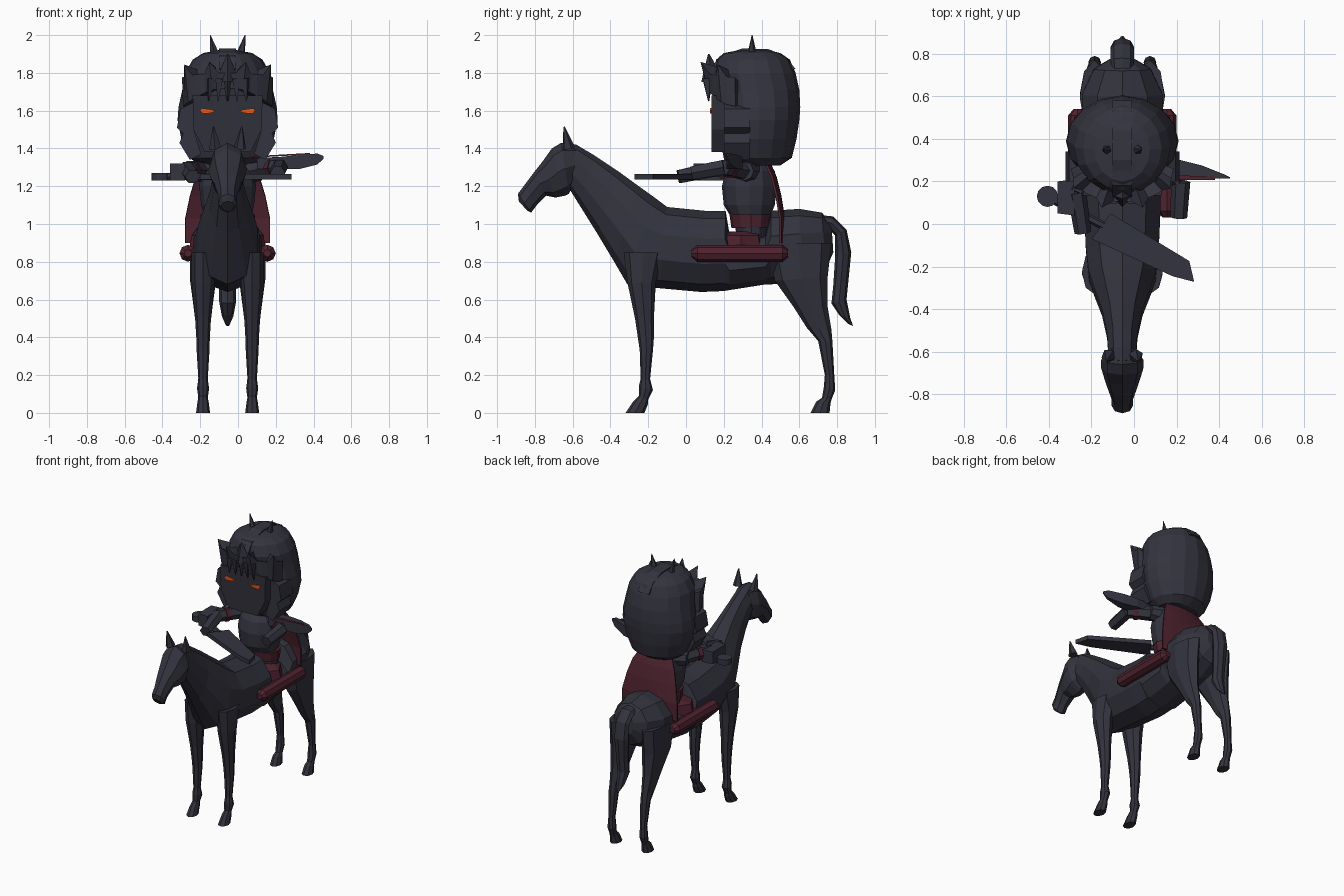
import bpy
import bmesh
import math
from mathutils import Vector

cube = bpy.data.objects.get("Cube")
if cube:
    bpy.data.objects.remove(cube, do_unlink=True)

MID = -0.055  # shared centre line of horse and rider


def material(name, rgb):
    mat = bpy.data.materials.new(name)
    mat.use_nodes = True
    color = (*rgb, 1.0)
    mat.diffuse_color = color
    for node in mat.node_tree.nodes:
        if node.type == 'BSDF_PRINCIPLED':
            node.inputs["Base Color"].default_value = color
            node.inputs["Roughness"].default_value = 0.8
    return mat


coat = material("dark_coat", (.033, .033, .048))
steel = material("dark_steel", (.034, .034, .05))
shade = material("face_shade", (.03, .03, .043))
crimson = material("crimson_cloth", (.076, .016, .028))
ember = material("ember_eyes", (.85, .11, .01))


def build(name, verts, faces, mat):
    """Make a flat shaded mesh object with outward normals."""
    mesh = bpy.data.meshes.new(name)
    mesh.from_pydata([tuple(v) for v in verts], [], faces)
    bm = bmesh.new()
    bm.from_mesh(mesh)
    bmesh.ops.recalc_face_normals(bm, faces=bm.faces)
    bm.to_mesh(mesh)
    bm.free()
    mesh.materials.append(mat)
    obj = bpy.data.objects.new(name, mesh)
    bpy.context.scene.collection.objects.link(obj)
    return obj


def skin(name, rings, mat):
    """Bridge equal rings of points and cap both ends."""
    n = len(rings[0])
    verts = [p for ring in rings for p in ring]
    faces = [(r * n + i, r * n + (i + 1) % n,
              (r + 1) * n + (i + 1) % n, (r + 1) * n + i)
             for r in range(len(rings) - 1) for i in range(n)]
    last = len(verts) - n
    faces += [tuple(range(n)), tuple(range(last, last + n))]
    return build(name, verts, faces, mat)


def loft(name, stations, mat, sides=10, x=MID):
    """Each station: two opposite points (y, z) and a half width."""
    rings = []
    for y1, z1, y2, z2, half in stations:
        centre = Vector((x, (y1 + y2) / 2, (z1 + z2) / 2))
        arm = Vector((0, (y1 - y2) / 2, (z1 - z2) / 2))
        ring = []
        for i in range(sides):
            a = math.tau * i / sides
            ring.append(centre + arm * math.cos(a) + Vector((half * math.sin(a), 0, 0)))
        rings.append(ring)
    return skin(name, rings, mat)


def stack(name, levels, mat, sides=12):
    """Loft of level rings: z, front y, back y, half width."""
    return loft(name, [(f, z, b, z, w) for z, f, b, w in levels], mat, sides)


def rod(name, start, end, r1, r2, mat, sides=6):
    start, end = Vector(start), Vector(end)
    turn = (end - start).to_track_quat('Z', 'Y')
    rings = []
    for p, r in ((start, r1), (end, r2)):
        rings.append([p + turn @ Vector((r * math.cos(math.tau * i / sides),
                                         r * math.sin(math.tau * i / sides), 0))
                      for i in range(sides)])
    return skin(name, rings, mat)


def prism(name, points, push, mat):
    base = [Vector(p) for p in points]
    return skin(name, [base, [p + Vector(push) for p in base]], mat)


# Horse trunk and neck, dipped where the rider sits
loft("horse_body", [
    (.77, 1.0, .78, .85, .06), (.72, 1.06, .74, .76, .14), (.6, 1.08, .62, .7, .2),
    (.45, 1.07, .45, .68, .2), (.42, .95, .42, .68, .19), (.23, .95, .23, .65, .19),
    (.21, 1.07, .2, .645, .19), (.1, 1.07, .08, .64, .19), (-.1, 1.09, -.14, .66, .18),
    (-.18, 1.15, -.31, .68, .165), (-.25, 1.2, -.38, .8, .14),
    (-.36, 1.28, -.47, .95, .1), (-.48, 1.36, -.57, 1.11, .075),
    (-.58, 1.42, -.62, 1.19, .07), (-.64, 1.43, -.65, 1.22, .065)], coat)

# Horse head
loft("horse_head", [
    (-.58, 1.42, -.6, 1.2, .07), (-.66, 1.43, -.62, 1.16, .1), (-.71, 1.4, -.64, 1.15, .1),
    (-.76, 1.33, -.69, 1.14, .085), (-.8, 1.28, -.74, 1.15, .07),
    (-.86, 1.2, -.79, 1.1, .05), (-.89, 1.16, -.82, 1.06, .05),
    (-.885, 1.12, -.84, 1.07, .035)], coat, 8)

# Tail
loft("horse_tail", [
    (.68, 1.05, .7, .99, .045), (.78, 1.04, .76, .97, .055), (.85, .97, .79, .94, .055),
    (.875, .85, .79, .83, .055), (.86, .7, .78, .68, .045), (.85, .6, .77, .58, .045),
    (.87, .5, .81, .52, .03), (.885, .46, .86, .47, .01)], coat, 8)

FRONT_LEG = [
    (-.33, .85, -.12, .85, .06), (-.31, .69, -.16, .69, .06), (-.27, .5, -.17, .5, .042),
    (-.255, .4, -.17, .4, .036), (-.245, .33, -.175, .33, .034),
    (-.24, .18, -.19, .18, .025), (-.25, .14, -.175, .12, .032),
    (-.25, .09, -.2, .07, .025), (-.28, .06, -.2, .05, .03), (-.32, 0, -.22, 0, .037)]
HIND_LEG = [
    (.42, .9, .77, .9, .07), (.47, .7, .75, .72, .07), (.57, .56, .75, .56, .05),
    (.64, .45, .77, .44, .036), (.7, .38, .775, .38, .035), (.735, .2, .785, .2, .024),
    (.73, .14, .79, .12, .03), (.72, .08, .77, .07, .025), (.69, .06, .765, .05, .03),
    (.66, 0, .76, 0, .037)]

# Helmet shell, crest ridge and face
stack("helmet", [
    (1.31, .26, .5, .15), (1.35, .2, .56, .2), (1.45, .18, .585, .245),
    (1.55, .18, .6, .265), (1.62, .17, .605, .26), (1.71, .16, .6, .24),
    (1.8, .14, .58, .225), (1.87, .16, .55, .185), (1.905, .2, .5, .13),
    (1.92, .28, .44, .05)], steel, 16)
ridge = [(.13, 1.82), (.18, 1.89), (.3, 1.93), (.44, 1.925), (.53, 1.885), (.58, 1.82), (.45, 1.8)]
prism("helmet_ridge", [(MID - .045, y, z) for y, z in ridge], (.09, 0, 0), steel)
jaw = [(.185, 1.68), (.18, 1.5), (.12, 1.38)]
outline = jaw + [(-x, z) for x, z in reversed(jaw)]
prism("face", [(MID + x, .135, z) for x, z in outline], (0, .16, 0), shade)

# Overhanging brow band with a jagged top, squared off at the front
band = []
STEPS = 16
for i in range(STEPS + 1):
    a = math.radians(-80 + 160 * i / STEPS)
    s, c = math.sin(a), math.cos(a)
    tip = 1 if i % 4 == 2 else 0
    low, high = 1.72 - .1 * s * s, 1.77 + .06 * tip + .03 * c

    def at(grow, z):
        return (MID + (.22 + grow) * s, .37 - (.24 + grow) * math.sqrt(c), z)
    band.append([at(-.04, low), at(.02, low), at(.025 + .04 * tip * c, high), at(-.04, high - .03)])
skin("brow_band", band, steel)
for k in range(-2, 3):
    rod("brow_fringe", (MID + .045 * k, .115, 1.77), (MID + .05 * k, .12, 1.65), .028, .003, steel, 4)
rod("brow_peak", (MID, .14, 1.76), (MID, .12, 1.9), .06, .004, steel, 4)

# Mirrored parts of horse and rider
for side, label in ((-1, "right"), (1, "left")):
    loft(label + "_front_leg", FRONT_LEG, coat, 8, MID + side * .13)
    loft(label + "_hind_leg", HIND_LEG, coat, 8, MID + side * .13)
    rod(label + "_ear", (MID + side * .065, -.62, 1.4), (MID + side * .075, -.645, 1.515),
        .034, .004, coat, 5)
    rod(label + "_horn", (MID + side * .065, .35, 1.88), (MID + side * .092, .35, 2.0),
        .03, .002, steel, 5)
    eye = [(.06, 1.597), (.085, 1.606), (.138, 1.613), (.146, 1.6), (.132, 1.584), (.09, 1.587)]
    prism(label + "_eye", [(MID + side * x, .126, z) for x, z in eye], (0, .0095, 0), ember)
    cheek = [(.17, 1.65), (.25, 1.61), (.268, 1.51), (.235, 1.48), (.255, 1.43),
             (.2, 1.34), (.14, 1.37), (.18, 1.5)]
    prism(label + "_cheek_guard", [(MID + side * x, .2, z) for x, z in cheek], (0, .14, 0), steel)
    loft(label + "_rider_leg", [
        (.03, .865, .03, .825, .02), (.06, .89, .06, .8, .045),
        (.51, .89, .51, .8, .045), (.54, .865, .54, .825, .02)], crimson, 8, MID + side * .21)
    rod(label + "_shoulder", (MID + side * .07, .34, 1.28), (MID + side * .18, .31, 1.28),
        .07, .05, steel, 8)

# Rider torso, sash and saddle
stack("saddle", [(.86, .14, .44, .205), (.94, .16, .42, .19), (.96, .22, .42, .12)], crimson, 8)
stack("hips", [(.92, .27, .43, .13), (.99, .26, .43, .135)], steel)
stack("waist_sash", [(.98, .24, .45, .14), (1.05, .23, .455, .145)], crimson)
stack("torso", [(1.05, .23, .45, .125), (1.1, .2, .47, .14), (1.2, .19, .48, .15),
                (1.28, .21, .47, .14), (1.35, .27, .42, .08)], steel)

# Cape draped over the rump
rows = [(1.32, .45, .13), (1.25, .48, .17), (1.15, .505, .2), (1.03, .525, .225), (.9, .525, .225)]
COLS = 6
cape_verts, cape_faces = [], []
for r, (z, y, half) in enumerate(rows):
    for i in range(COLS + 1):
        u = 2 * i / COLS - 1
        cape_verts.append((MID + half * u, y - .02 * u * u, z))
        if r and i:
            k = r * (COLS + 1) + i
            cape_faces.append((k, k - 1, k - COLS - 2, k - COLS - 1))
cape = build("cape", cape_verts, cape_faces, crimson)
cape.modifiers.new("thickness", 'SOLIDIFY').thickness = .012

# Arms with a cloth band above each elbow
ARMS = {"right": [(-.19, .32, 1.28), (-.27, .15, 1.29), (-.24, -.04, 1.25)],
        "left": [(.09, .31, 1.28), (.22, .2, 1.3), (.21, .03, 1.27)]}
for label, (shoulder, elbow, hand) in ARMS.items():
    rod(label + "_upper_arm", shoulder, elbow, .05, .045, steel)
    rod(label + "_forearm", elbow, hand, .045, .04, steel)
    upper = Vector(shoulder).lerp(Vector(elbow), .6)
    lower = Vector(shoulder).lerp(Vector(elbow), .75)
    rod(label + "_arm_band", upper, lower, .053, .053, crimson)
gauntlet = [(-.36, .05), (-.36, .2), (-.28, .21), (-.28, .04)]
prism("right_gauntlet", [(x, y, 1.23) for x, y in gauntlet], (0, 0, .09), steel)

# Sword held flat across the front
rod("sword_pommel", (-.407, .13, 1.23), (-.407, .13, 1.27), .05, .05, steel, 12)
rod("sword_grip", (-.41, .13, 1.25), (-.14, -.01, 1.25), .02, .02, steel)
blade = [(-.2, -.07), (-.11, .05), (.26, -.174), (.283, -.272), (.18, -.245)]
prism("sword_blade", [(x, y, 1.235) for x, y in blade], (0, 0, .03), steel)

# Wing shaped blade on the left arm with a cloth edge
wing = [(.1, .3, 1.29, 1.35), (.22, .3, 1.29, 1.355), (.32, .275, 1.29, 1.365),
        (.42, .235, 1.315, 1.373), (.452, .22, 1.345, 1.36)]
skin("arm_blade", [[(x, .215, low), (x, back, low), (x, back, high), (x, .215, high)]
                   for x, back, low, high in wing], steel)
prism("arm_blade_trim", [(.06, .208, 1.35), (.38, .208, 1.368), (.38, .222, 1.368), (.06, .235, 1.35)],
      (0, 0, .008), crimson)
